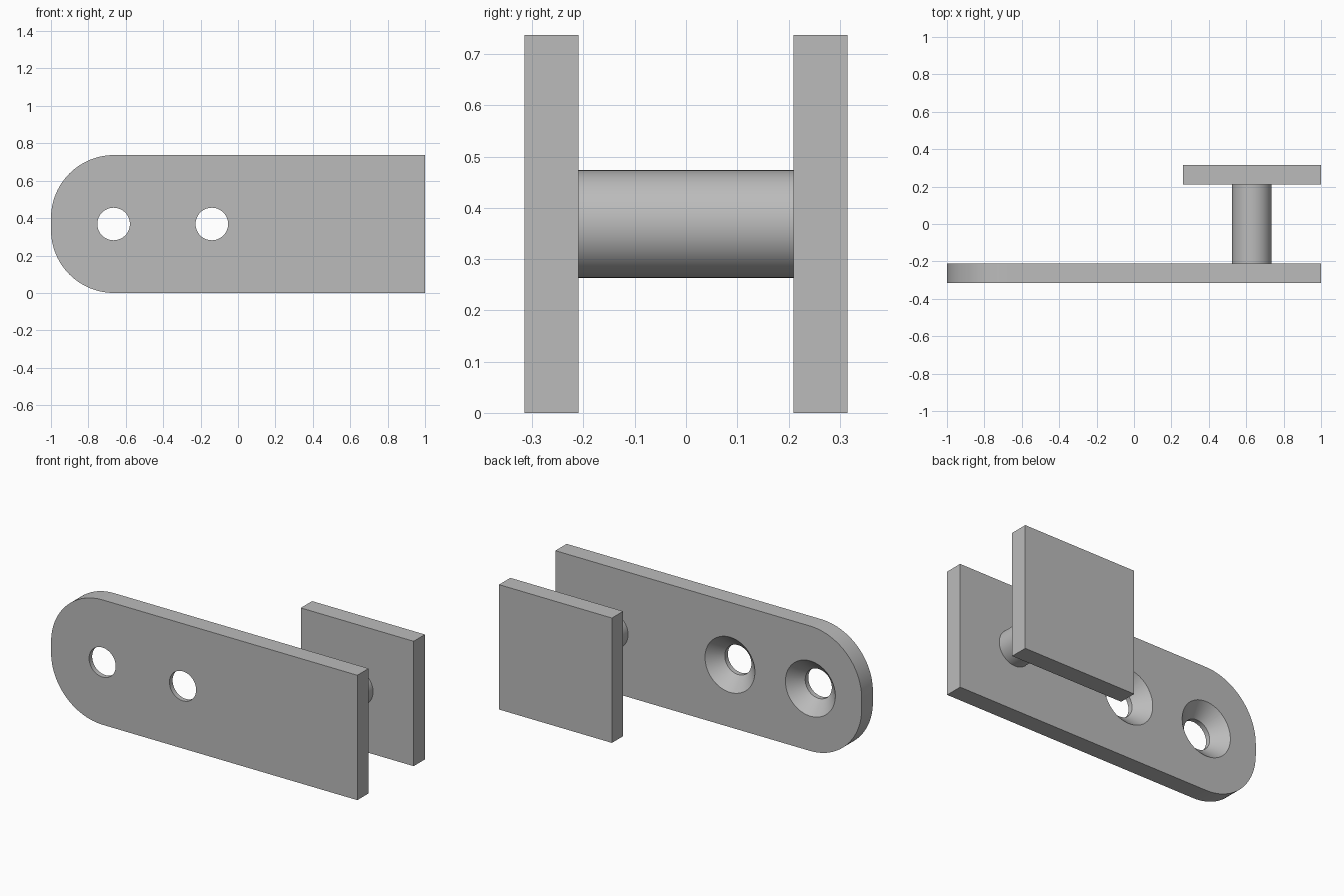
import bpy, bmesh, math
from mathutils import Matrix

cube = bpy.data.objects.get("Cube")
if cube:
    bpy.data.objects.remove(cube, do_unlink=True)

HEIGHT = 0.737          # plate height
MID = HEIGHT / 2
INNER, OUTER = 0.21, 0.315   # plate faces, measured from the middle plane
END_R = 0.337           # rounded end corners
HOLE_R, SINK_R = 0.087, 0.163

grey = bpy.data.materials.new("plain grey")
grey.use_nodes = True
grey.diffuse_color = (0.5, 0.5, 0.5, 1)
grey.node_tree.nodes["Principled BSDF"].inputs["Base Color"].default_value = (0.5, 0.5, 0.5, 1)


def finish(bm, name):
    bmesh.ops.recalc_face_normals(bm, faces=bm.faces)
    mesh = bpy.data.meshes.new(name)
    bm.to_mesh(mesh)
    bm.free()
    mesh.materials.append(grey)
    obj = bpy.data.objects.new(name, mesh)
    bpy.context.collection.objects.link(obj)
    return obj


def smooth(obj):
    bpy.ops.object.select_all(action='DESELECT')
    obj.select_set(True)
    bpy.context.view_layer.objects.active = obj
    bpy.ops.object.shade_smooth_by_angle(angle=math.radians(30))


def plate(name, outline, y0, y1):
    """Extrude an (x, z) outline from y0 to y1."""
    bm = bmesh.new()
    face = bm.faces.new([bm.verts.new((x, y0, z)) for x, z in outline])
    out = bmesh.ops.extrude_face_region(bm, geom=[face])
    verts = [g for g in out["geom"] if isinstance(g, bmesh.types.BMVert)]
    bmesh.ops.translate(bm, verts=verts, vec=(0, y1 - y0, 0))
    return finish(bm, name)


def turned(name, x, profile, segments=64):
    """Solid of revolution about a y-parallel axis from (radius, y) rings."""
    bm = bmesh.new()
    rings = []
    for r, y in profile:
        ring = bmesh.ops.create_circle(bm, segments=segments, radius=r)["verts"]
        bmesh.ops.transform(bm, verts=ring, matrix=Matrix.Translation((x, y, MID))
                            @ Matrix.Rotation(math.pi / 2, 4, 'X'))
        rings.append(ring)
    for a, b in zip(rings, rings[1:]):
        for i in range(segments):
            j = (i + 1) % segments
            bm.faces.new((a[i], a[j], b[j], b[i]))
    bm.faces.new(rings[0])
    bm.faces.new(rings[-1])
    return finish(bm, name)


# Long plate with a rounded end
outline = [(1, 0), (1, HEIGHT)]
for start, cz in ((90, HEIGHT - END_R), (180, END_R)):
    for k in range(25):
        a = math.radians(start + 90 * k / 24)
        outline.append((-1 + END_R + END_R * math.cos(a), cz + END_R * math.sin(a)))
long_plate = plate("long_plate", outline, -OUTER, -INNER)

# Countersunk screw holes, wide side facing the back
over = 0.01
sink_start = -INNER - (SINK_R - HOLE_R)
for x in (-0.665, -0.14):
    cutter = turned("hole_cutter", x, [(HOLE_R, -OUTER - over), (HOLE_R, sink_start),
                                       (SINK_R + over, -INNER + over)])
    cutter.hide_render = True
    mod = long_plate.modifiers.new("hole", 'BOOLEAN')
    mod.operation = 'DIFFERENCE'
    mod.solver = 'EXACT'
    mod.object = cutter
    bpy.context.view_layer.objects.active = long_plate
    bpy.ops.object.modifier_apply(modifier=mod.name)
    bpy.data.objects.remove(cutter, do_unlink=True)
smooth(long_plate)

# Square plate at the back
plate("square_plate", [(0.263, 0), (1, 0), (1, HEIGHT), (0.263, HEIGHT)], INNER, OUTER)

# Round post joining the plates
smooth(turned("round_post", 0.63, [(0.105, -INNER), (0.105, INNER)]))
